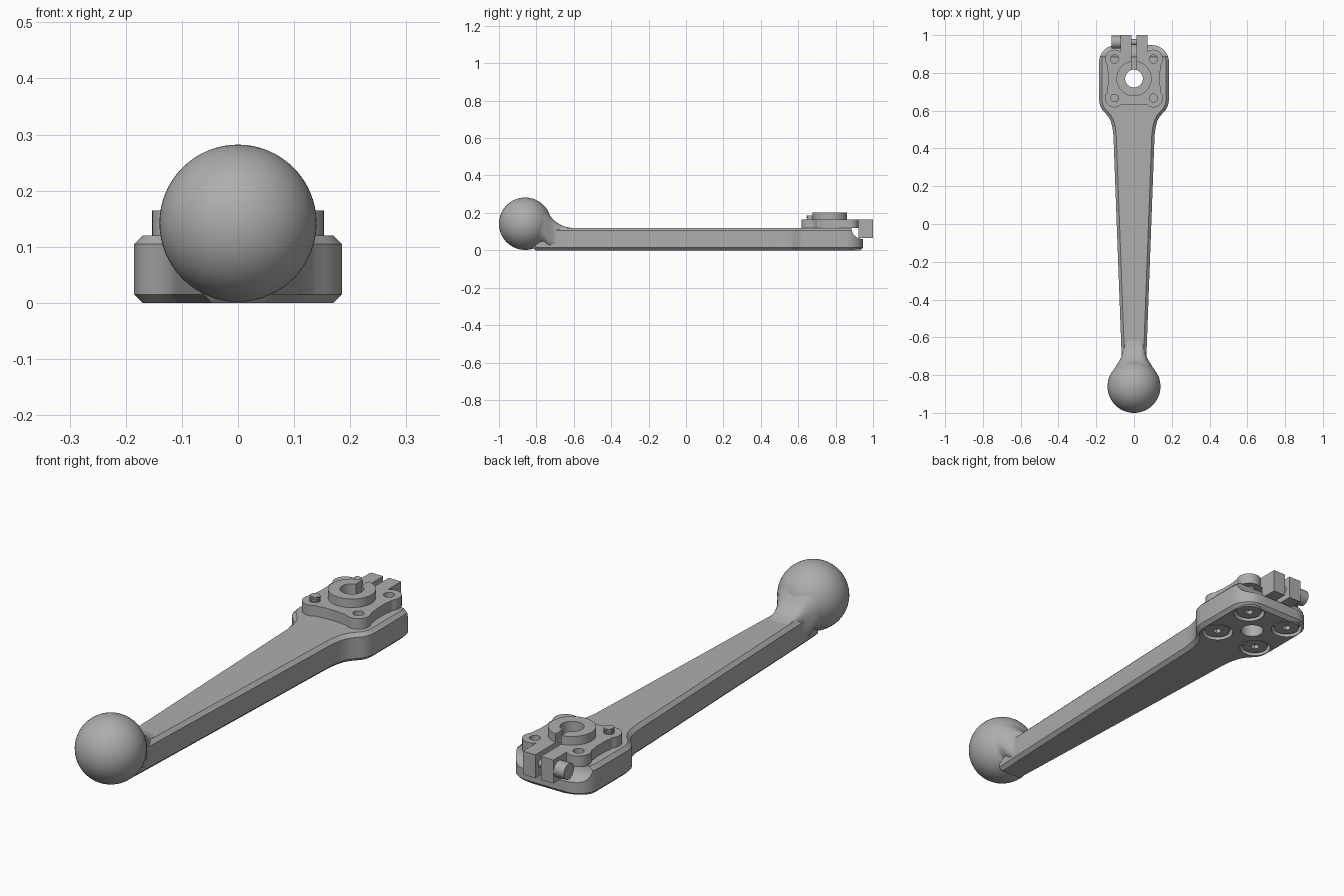
import bpy, bmesh, math
from math import cos, sin, radians, pi
from mathutils import Matrix

if "Cube" in bpy.data.objects:
    bpy.data.objects.remove(bpy.data.objects["Cube"])

metal = bpy.data.materials.new("grey metal")
metal.use_nodes = True
GREY = (0.42, 0.42, 0.42, 1)
metal.diffuse_color = GREY
metal.node_tree.nodes["Principled BSDF"].inputs["Base Color"].default_value = GREY

HUB_Y = 0.77
S = 0.103  # screw offset from the hub axis


def add(name, bm):
    bmesh.ops.recalc_face_normals(bm, faces=bm.faces[:])
    mesh = bpy.data.meshes.new(name)
    bm.to_mesh(mesh)
    bm.free()
    ob = bpy.data.objects.new(name, mesh)
    bpy.context.collection.objects.link(ob)
    mesh.materials.append(metal)
    return ob


def prism(name, outline, z0, z1):
    bm = bmesh.new()
    face = bm.faces.new([bm.verts.new((x, y, z0)) for x, y in outline])
    top = bmesh.ops.extrude_face_region(bm, geom=[face])["geom"]
    bmesh.ops.translate(bm, vec=(0, 0, z1 - z0),
                        verts=[v for v in top if isinstance(v, bmesh.types.BMVert)])
    return add(name, bm)


def box(name, x0, x1, y0, y1, z0, z1):
    return prism(name, [(x0, y0), (x1, y0), (x1, y1), (x0, y1)], z0, z1)


def arc(cx, cy, r, a0, a1, n):
    return [(cx + r * cos(radians(a0 + (a1 - a0) * i / n)),
             cy + r * sin(radians(a0 + (a1 - a0) * i / n))) for i in range(n + 1)]


def disc(name, x, y, r, z0, z1, n=40):
    return prism(name, arc(x, y, r, 0, 360 - 360 / n, n - 1), z0, z1)


def bake(ob):
    dg = bpy.context.evaluated_depsgraph_get()
    mesh = bpy.data.meshes.new_from_object(ob.evaluated_get(dg))
    ob.modifiers.clear()
    ob.data = mesh


def boolean(ob, others, operation):
    for other in others:
        mod = ob.modifiers.new("bool", "BOOLEAN")
        mod.operation, mod.solver, mod.object = operation, "EXACT", other
        bake(ob)
        bpy.data.objects.remove(other)


def smooth(ob, angle=28):
    bpy.ops.object.select_all(action="DESELECT")
    ob.select_set(True)
    bpy.context.view_layer.objects.active = ob
    bpy.ops.object.shade_smooth_by_angle(angle=radians(angle))


# Arm and head plate in one chamfered outline
half = [(0.06, -0.82), (0.066, -0.69), (0.109, 0.47), (0.114, 0.51), (0.123, 0.545),
        (0.137, 0.57), (0.155, 0.59), (0.17, 0.607), (0.18, 0.628), (0.185, 0.655)]
half += arc(0.095, 0.857, 0.09, 0, 90, 10)
arm = prism("lever_arm", half + [(-x, y) for x, y in reversed(half)], 0, 0.12)
bev = arm.modifiers.new("chamfer", "BEVEL")
bev.width, bev.segments, bev.limit_method = 0.015, 1, "ANGLE"
bev.angle_limit = radians(60)
bake(arm)

# Scooped step at the back of the head that clears the clamp
scoop = [(0.875, 0.13)] + arc(0.945, 0.12, 0.06, 180, 270, 8) + [(1.1, 0.06), (1.1, 0.13)]
step = prism("step_cutter", scoop, -0.3, 0.3)
step.data.transform(Matrix(((0, 0, 1, 0), (1, 0, 0, 0), (0, 1, 0, 0), (0, 0, 0, 1))))
cuts = [step, disc("bore_cutter", 0, HUB_Y, 0.047, -0.1, 0.3)]
corners = [(sx * S, HUB_Y + sy * S) for sx in (-1, 1) for sy in (-1, 1)]
cuts += [disc("counterbore_cutter", x, y, 0.064, -0.1, 0.03) for x, y in corners]
boolean(arm, cuts, "DIFFERENCE")
smooth(arm)

# Ball knob
bm = bmesh.new()
bmesh.ops.create_uvsphere(bm, u_segments=64, v_segments=32, radius=0.14)
bmesh.ops.translate(bm, vec=(0, -0.86, 0.142), verts=bm.verts[:])
smooth(add("ball_knob", bm), 60)

# Flared neck: sections (y, half width, top, bottom, squareness) lofted into the ball
sections = [(-0.61, 0.053, 0.119, 0.004, 9), (-0.64, 0.055, 0.124, 0.004, 7),
            (-0.67, 0.058, 0.135, 0.004, 5), (-0.70, 0.066, 0.155, 0.004, 4),
            (-0.72, 0.075, 0.176, 0.006, 3.2), (-0.74, 0.088, 0.205, 0.012, 2.6),
            (-0.76, 0.1, 0.233, 0.03, 2.2), (-0.79, 0.117, 0.26, 0.024, 2)]
bm = bmesh.new()
N = 48
rings = []
for y, w, top, bot, p in sections:
    ring = []
    for i in range(N):
        c, s = cos(2 * pi * i / N), sin(2 * pi * i / N)
        r = (abs(c) ** p + abs(s) ** p) ** (-1 / p)
        ring.append(bm.verts.new((w * r * c, y, (top + bot) / 2 + (top - bot) / 2 * r * s)))
    rings.append(ring)
for a, b in zip(rings, rings[1:]):
    for i in range(N):
        j = (i + 1) % N
        bm.faces.new((a[i], a[j], b[j], b[i]))
bm.faces.new(rings[0])
bm.faces.new(rings[-1])
smooth(add("neck", bm), 50)

# Clamp hub: four-lobed flange, round boss and split clamp block
lobes = []
quarter = arc(S, S, 0.05, -40, 130, 14) + [(0.05, 0.141), (0.03, 0.137), (-0.03, 0.137), (-0.05, 0.141)]
for k in range(4):
    c, s = round(cos(k * pi / 2)), round(sin(k * pi / 2))
    lobes += [(c * x - s * y, HUB_Y + s * x + c * y) for x, y in quarter]
hub = prism("clamp_hub", lobes, 0.118, 0.165)
boolean(hub, [disc("boss", 0, HUB_Y, 0.093, 0.13, 0.202, 64),
              box("block", -0.072, 0.072, 0.88, 0.925, 0.119, 0.165),
              box("block_end", -0.072, 0.072, 0.922, 1.0, 0.065, 0.165)], "UNION")
boolean(hub, [disc("bore", 0, HUB_Y, 0.047, 0, 0.3),
              box("slit", -0.013, 0.013, HUB_Y, 1.1, 0, 0.3)]
        + [disc("screw_hole", x, y, 0.022, 0, 0.3, 24) for x, y in corners], "DIFFERENCE")
smooth(hub)

# Clamp bolt on the right of the block
bolt = disc("clamp_bolt", 0, 0, 0.034, -0.12, -0.07)
bolt.data.transform(Matrix(((0, 0, 1, 0), (1, 0, 0, 0.963), (0, 1, 0, 0.115), (0, 0, 0, 1))))
smooth(bolt)
shank = disc("clamp_bolt_shank", 0, 0, 0.016, -0.075, 0.06, 24)
shank.data.transform(Matrix(((0, 0, 1, 0), (1, 0, 0, 0.963), (0, 1, 0, 0.115), (0, 0, 0, 1))))
smooth(shank)

# Socket screws sunk in the underside
for x, y in corners:
    head = disc("screw_head", x, y, 0.052, 0.006, 0.032)
    boolean(head, [disc("socket", x, y, 0.018, -0.1, 0.024, 6)], "DIFFERENCE")
    smooth(head)

# One longer screw whose threaded tip stands above the flange
x, y = corners[0]
smooth(disc("screw_tip", x, y, 0.017, 0.11, 0.187, 24))
for k in range(3):
    smooth(disc("screw_thread", x, y, 0.0215, 0.163 + 0.009 * k, 0.168 + 0.009 * k, 24))
